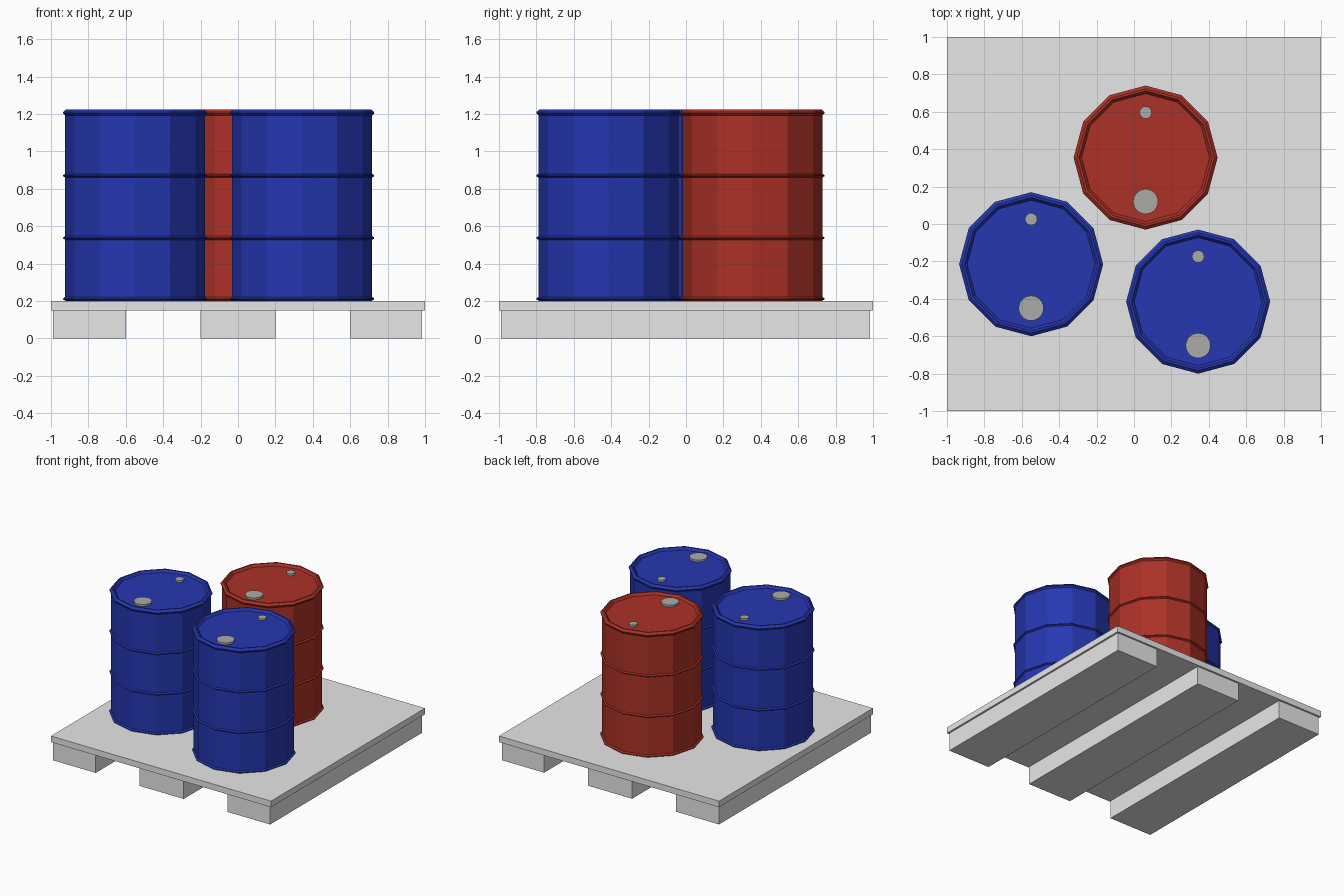
import bpy, bmesh, math

if "Cube" in bpy.data.objects:
    bpy.data.objects.remove(bpy.data.objects["Cube"])


def material(name, rgb):
    m = bpy.data.materials.new(name)
    m.diffuse_color = (*rgb, 1)
    m.use_nodes = True
    m.node_tree.nodes["Principled BSDF"].inputs["Base Color"].default_value = m.diffuse_color
    return m


BLUE = material("blue paint", (0.019, 0.038, 0.44))
RED = material("red paint", (0.41, 0.031, 0.020))
STEEL = material("cap grey", (0.41, 0.41, 0.40))
PALLET = material("pallet grey", (0.8, 0.8, 0.8))


def finish(bm, name, mat):
    bmesh.ops.recalc_face_normals(bm, faces=bm.faces[:])
    me = bpy.data.meshes.new(name)
    bm.to_mesh(me)
    bm.free()
    me.materials.append(mat)
    ob = bpy.data.objects.new(name, me)
    bpy.context.collection.objects.link(ob)
    return ob


def box(name, x0, x1, y0, y1, z0, z1, mat):
    bm = bmesh.new()
    bmesh.ops.create_cube(bm, size=1)
    for v in bm.verts:
        v.co = (x0 if v.co.x < 0 else x1, y0 if v.co.y < 0 else y1,
                z0 if v.co.z < 0 else z1)
    return finish(bm, name, mat)


def lathe(name, profile, sides, loc, mat):
    """Stack rings of (radius, z), closed with a face at each end."""
    bm = bmesh.new()
    rings = []
    for r, z in profile:
        rings.append([bm.verts.new((r * math.cos(math.tau * i / sides),
                                    r * math.sin(math.tau * i / sides), z))
                      for i in range(sides)])
    for a, b in zip(rings, rings[1:]):
        for i in range(sides):
            j = (i + 1) % sides
            bm.faces.new((a[i], a[j], b[j], b[i]))
    bm.faces.new(rings[0][::-1])
    bm.faces.new(rings[-1])
    ob = finish(bm, name, mat)
    ob.location = loc
    return ob


# Pallet: deck on three runners
box("pallet_deck", -1, 1, -1, 1, 0.15, 0.2, PALLET)
for side, x0, x1 in (("left", -0.99, -0.6), ("middle", -0.2, 0.2), ("right", 0.6, 0.985)):
    box("pallet_runner_" + side, x0, x1, -0.99, 0.985, 0, 0.15, PALLET)

# Drum profile: bottom rim, two rolling hoops, top rim and recessed lid
BODY, HOOP = 0.374, 0.385
drum = [(0.37, 0.2), (HOOP, 0.208), (HOOP, 0.214), (BODY, 0.222)]
for z in (0.537, 0.87):
    drum += [(BODY, z - 0.01), (HOOP, z - 0.003), (HOOP, z + 0.003), (BODY, z + 0.01)]
drum += [(BODY, 1.192), (HOOP, 1.203), (HOOP, 1.21), (0.368, 1.225), (0.356, 1.225), (0.342, 1.206)]

for name, x, y, mat in (("left_drum", -0.55, -0.215, BLUE),
                        ("right_drum", 0.343, -0.415, BLUE),
                        ("rear_drum", 0.062, 0.355, RED)):
    lathe(name, drum, 12, (x, y, 0), mat)
    # Large and small bung caps on the lid
    lathe(name + "_large_cap", [(0.067, 1.204), (0.067, 1.222)], 24, (x, y - 0.235, 0), STEEL)
    lathe(name + "_small_cap", [(0.033, 1.204), (0.033, 1.222)], 16, (x, y + 0.241, 0), STEEL)
